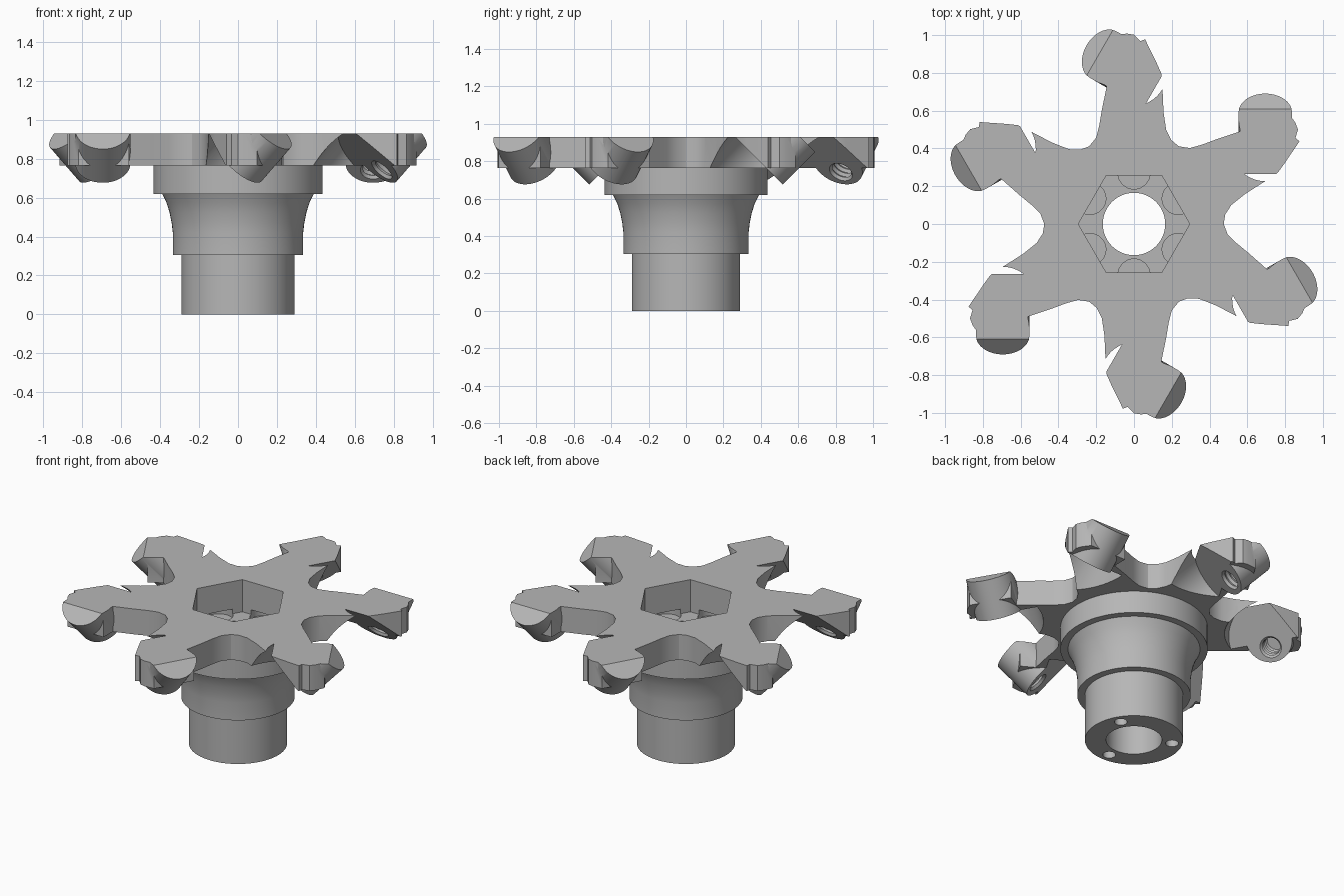
import bpy, bmesh, math
from mathutils import Matrix, Vector

if "Cube" in bpy.data.objects:
    bpy.data.objects.remove(bpy.data.objects["Cube"])

ARMS = 6
TOP, UNDER = 0.93, 0.765
AXIS = Vector((0, 1, 1)).normalized()      # tilt of every cutting head

steel = bpy.data.materials.new("steel_grey")
steel.use_nodes = True
GREY = (0.47, 0.47, 0.47, 1)
steel.diffuse_color = GREY
steel.node_tree.nodes["Principled BSDF"].inputs["Base Color"].default_value = GREY


def finish(name, bm):
    bmesh.ops.recalc_face_normals(bm, faces=bm.faces)
    mesh = bpy.data.meshes.new(name)
    bm.to_mesh(mesh)
    bm.free()
    mesh.materials.append(steel)
    obj = bpy.data.objects.new(name, mesh)
    bpy.context.collection.objects.link(obj)
    return obj


def turn(k):
    return Matrix.Rotation(math.tau * k / ARMS, 4, 'Z')


def lathe(name, profile, steps=64, matrix=Matrix()):
    """Closed solid turned around z from (radius, height) points."""
    bm = bmesh.new()
    rings = [[bm.verts.new((r * math.cos(math.tau * i / steps),
                            r * math.sin(math.tau * i / steps), z))
              for i in range(steps)] for r, z in profile]
    for a, b in zip(rings, rings[1:]):
        for i in range(steps):
            j = (i + 1) % steps
            bm.faces.new((a[i], a[j], b[j], b[i]))
    bm.faces.new(rings[0])
    bm.faces.new(rings[-1])
    bm.transform(matrix)
    return finish(name, bm)


def rod(name, radius, start, end, steps=64, matrix=Matrix()):
    return lathe(name, [(radius, start), (radius, end)], steps, matrix)


def prism(name, points, low, high):
    bm = bmesh.new()
    face = bm.faces.new([bm.verts.new((p[0], p[1], low)) for p in points])
    up = bmesh.ops.extrude_face_region(bm, geom=[face])["geom"]
    bmesh.ops.translate(bm, vec=(0, 0, high - low),
                        verts=[v for v in up if isinstance(v, bmesh.types.BMVert)])
    return finish(name, bm)


def combine(target, tool, operation):
    """Apply one boolean and discard the tool."""
    mod = target.modifiers.new("cut", 'BOOLEAN')
    mod.operation, mod.solver, mod.object = operation, 'EXACT', tool
    bpy.context.view_layer.update()
    graph = bpy.context.evaluated_depsgraph_get()
    mesh = bpy.data.meshes.new_from_object(target.evaluated_get(graph))
    target.modifiers.clear()
    target.data = mesh
    bpy.data.objects.remove(tool)


def tilted(k, centre):
    """Frame at centre with z along the head axis, turned to arm k."""
    return turn(k) @ Matrix.Translation(centre) @ Matrix.Rotation(-math.pi / 4, 4, 'X')


# Six-armed plate outline, one arm repeated around the centre
arm = [(0.475, 0), (0.483, 0.05), (0.515, 0.1), (0.59, 0.16), (0.7, 0.23),
       (0.76, 0.27), (0.80, 0.325), (0.876, 0.438), (0.855, 0.455), (0.868, 0.5),
       (0.855, 0.535), (0.82, 0.585), (0.56, 0.585), (0.56, 0.49),
       (0.44, 0.45), (0.36, 0.42), (0.295, 0.402)]
outline = [turn(k) @ Vector((x, y, 0)) for k in range(ARMS) for x, y in arm]
plate = prism("star_plate", outline, UNDER, TOP)

# Cylindrical heads, leaning out of the leading side of each arm
for k in range(ARMS):
    head = rod("head", 0.142, -0.28, 0, matrix=tilted(k, (0.695, 0.59, 0.95)))
    combine(plate, head, 'UNION')
combine(plate, rod("trim", 1.5, TOP, 1.5, 32), 'DIFFERENCE')

# Flat-ended scoop behind each head, then a threaded screw hole
thread = [(0.058, -0.1)]
for i in range(8):
    thread += [(0.066, -0.09 + i * 0.03), (0.054, -0.075 + i * 0.03)]
for k in range(ARMS):
    scoop = rod("scoop", 0.243, -0.7, 0, matrix=tilted(k, (0.695, 0.417, 0.777)))
    combine(plate, scoop, 'DIFFERENCE')
    hole = lathe("hole", thread, 32, tilted(k, (0.695, 0.452, 0.742)))
    combine(plate, hole, 'DIFFERENCE')

# Stepped shank with a flared neck and collar
shank = lathe("stepped_shank", [
    (0.29, 0), (0.29, 0.305), (0.335, 0.305), (0.335, 0.42), (0.341, 0.47),
    (0.352, 0.525), (0.368, 0.575), (0.39, 0.62), (0.435, 0.62), (0.435, UNDER)], 96)

# Hexagonal socket and through bore
for part in (plate, shank):
    combine(part, rod("socket", 0.295, 0.72, 1.2, 6), 'DIFFERENCE')
combine(shank, rod("bore", 0.165, -0.2, 1.2), 'DIFFERENCE')

# Shallow rounded reliefs on the socket floor
for k in range(ARMS):
    place = turn(k + 0.5) @ Matrix.Translation((0.27, 0, 0))
    combine(shank, rod("relief", 0.085, 0.69, 0.75, 32, place), 'DIFFERENCE')

# Three pin holes in the lower end
for k in (0.5, 2.5, 4.5):
    place = turn(k) @ Matrix.Translation((0.228, 0, 0))
    combine(shank, rod("pin_hole", 0.038, -0.1, 0.2, 32, place), 'DIFFERENCE')

# Smooth curved faces, keep machined edges crisp
for part in (plate, shank):
    bpy.ops.object.select_all(action='DESELECT')
    part.select_set(True)
    bpy.context.view_layer.objects.active = part
    bpy.ops.object.shade_smooth_by_angle(angle=math.radians(25))
